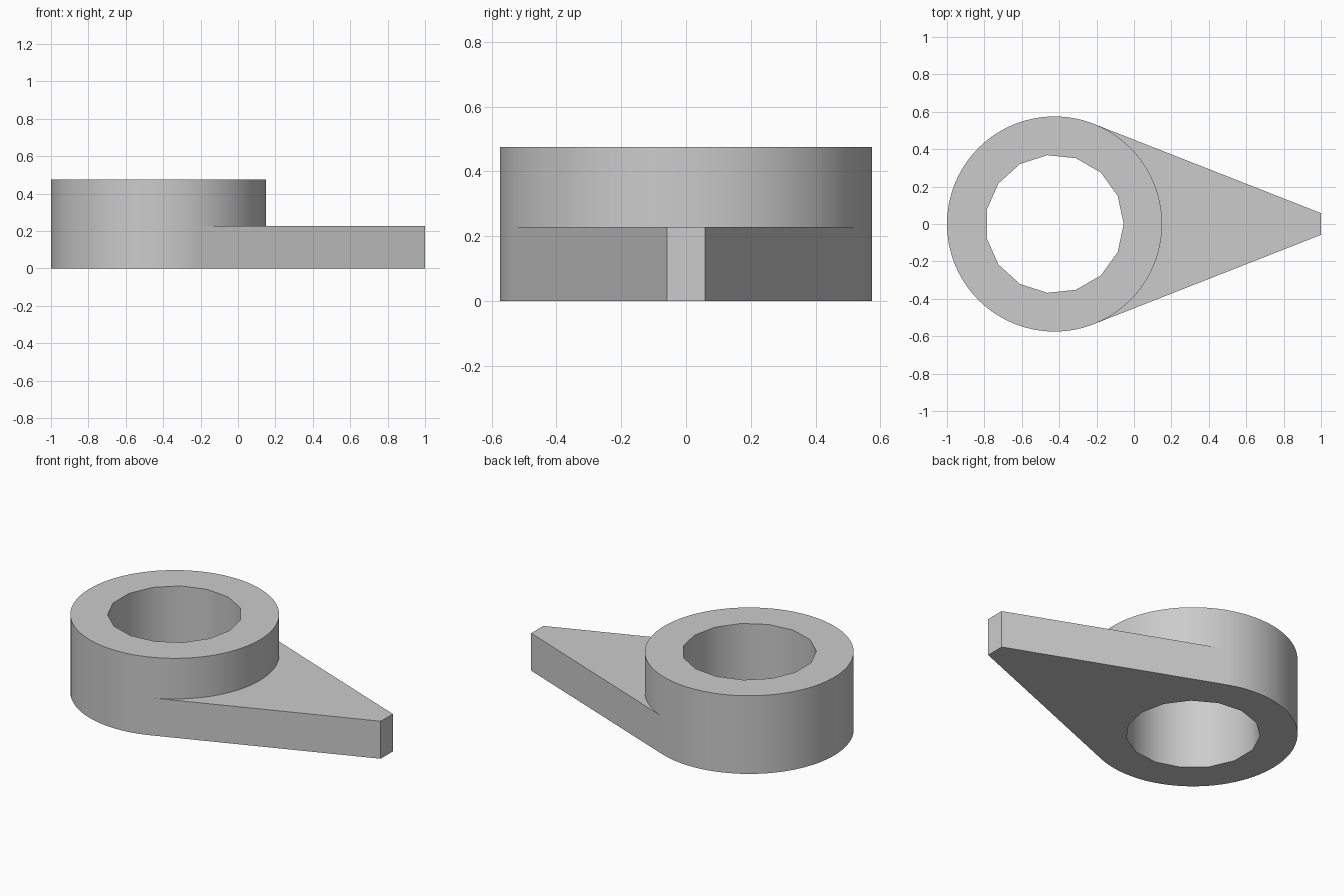
import bpy, bmesh
from math import cos, sin, radians, tau

cube = bpy.data.objects.get("Cube")
if cube:
    bpy.data.objects.remove(cube, do_unlink=True)

CX, OUTER, BORE = -0.425, 0.575, 0.37
RING_TOP, ARM_TOP = 0.475, 0.228
OUTER_SIDES, BORE_SIDES = 96, 15
TIP = 0.058

grey = bpy.data.materials.new("light grey")
grey.use_nodes = True
colour = (0.6, 0.6, 0.6, 1)
grey.diffuse_color = colour
grey.node_tree.nodes["Principled BSDF"].inputs["Base Color"].default_value = colour


def circle_point(radius, step, sides):
    a = tau * step / sides
    return (CX + radius * cos(a), radius * sin(a), 0)


def loop(bm, points):
    verts = [bm.verts.new(p) for p in points]
    return [bm.edges.new((verts[i - 1], verts[i])) for i in range(len(verts))]


def extrude_outline(name, outlines, height):
    """Fill closed outlines (holes allowed) and raise them to a solid."""
    bm = bmesh.new()
    edges = [e for pts in outlines for e in loop(bm, pts)]
    bmesh.ops.triangle_fill(bm, edges=edges, use_beauty=True, normal=(0, 0, 1))
    new = bmesh.ops.extrude_face_region(bm, geom=bm.faces[:], use_keep_orig=True)
    top = [v for v in new["geom"] if isinstance(v, bmesh.types.BMVert)]
    bmesh.ops.translate(bm, vec=(0, 0, height), verts=top)
    bmesh.ops.recalc_face_normals(bm, faces=bm.faces[:])
    mesh = bpy.data.meshes.new(name)
    bm.to_mesh(mesh)
    bm.free()
    mesh.materials.append(grey)
    obj = bpy.data.objects.new(name, mesh)
    bpy.context.collection.objects.link(obj)
    bpy.ops.object.select_all(action='DESELECT')
    obj.select_set(True)
    bpy.context.view_layer.objects.active = obj
    bpy.ops.object.shade_smooth_by_angle(angle=radians(30))
    return obj


# Tall round collar with a faceted bore
outer = [circle_point(OUTER, i, OUTER_SIDES) for i in range(OUTER_SIDES)]
bore = [circle_point(BORE, i, BORE_SIDES) for i in range(BORE_SIDES)]
extrude_outline("collar", [outer, bore], RING_TOP)

# Low tapering arm, running tangent from the collar to a blunt tip
tangent = 18
arc = [circle_point(OUTER, i, OUTER_SIDES) for i in range(tangent, -tangent - 1, -1)]
extrude_outline("pointer_arm", [arc + [(1, -TIP, 0), (1, TIP, 0)]], ARM_TOP)
